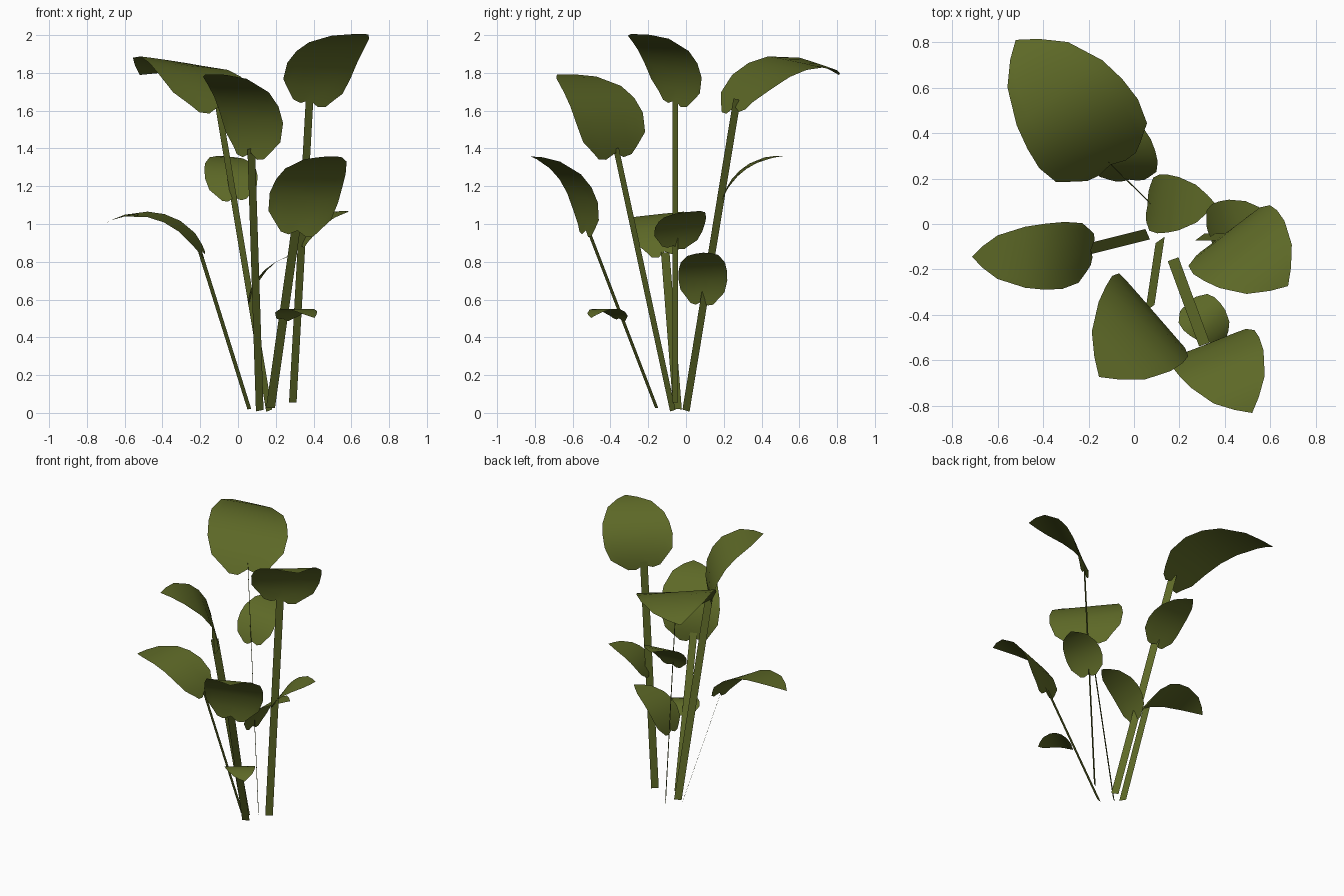
import bpy, bmesh, math
from mathutils import Vector

if "Cube" in bpy.data.objects:
    bpy.data.objects.remove(bpy.data.objects["Cube"])

mat = bpy.data.materials.new("olive green")
mat.diffuse_color = (0.11, 0.14, 0.02, 1)
mat.use_nodes = True
mat.node_tree.nodes["Principled BSDF"].inputs["Base Color"].default_value = mat.diffuse_color


def finish(bm, name):
    bmesh.ops.remove_doubles(bm, verts=bm.verts, dist=0.0005)
    for f in bm.faces:
        f.smooth = True
    me = bpy.data.meshes.new(name)
    bm.to_mesh(me)
    bm.free()
    me.materials.append(mat)
    bpy.context.collection.objects.link(bpy.data.objects.new(name, me))


def stem(name, base, top, ang, width=0.05):
    """Flat ribbon; ang = compass angle of its width direction."""
    a, b = Vector(base), Vector(top)
    ax = (b - a).normalized()
    w = Vector((math.cos(math.radians(ang)), math.sin(math.radians(ang)), 0))
    w = (w - ax * w.dot(ax)).normalized() * width / 2
    bm = bmesh.new()
    bm.faces.new([bm.verts.new(p) for p in (a - w, a + w, b + w, b - w)])
    finish(bm, name)


# Leaf outline: (position along the leaf, half width)
ROWS = [(0, .62), (.12, .9), (.3, 1), (.45, .98), (.6, .9), (.8, .64), (.92, .3), (1, 0)]
# Heart-shaped base: offset of the first row across the leaf
COLS = [(-1, .03), (-.75, -.03), (-.4, -.045), (0, 0), (.4, -.045), (.75, -.03), (1, .03)]


def leaf(name, base, heading, skew, length, half, a0, a1, roll=0):
    """Flat heart leaf turned by skew, bent along an arc from slope a0 to a1, left side raised by roll."""
    h, k, q = math.radians(heading), math.radians(skew), math.radians(roll)
    a0, a1 = math.radians(a0), math.radians(a1)
    out = Vector((math.cos(h), math.sin(h), 0))
    side = Vector((-math.sin(h), math.cos(h), 0))
    left = side * math.cos(q) + Vector((0, 0, math.sin(q)))
    up = Vector((0, 0, math.cos(q))) - side * math.sin(q)
    r = length / (a0 - a1)
    bm = bmesh.new()
    grid = []
    for i, (u, hw) in enumerate(ROWS):
        row = []
        for t, off in COLS:
            s = (u + off * max(0, 1 - i / 2)) * length
            w = t * hw * half
            s, w = s * math.cos(k) - w * math.sin(k), s * math.sin(k) + w * math.cos(k)
            th = a0 - s / r
            p = (Vector(base) + left * w + out * r * (math.sin(a0) - math.sin(th))
                 + up * r * (math.cos(th) - math.cos(a0)))
            row.append(bm.verts.new(p))
        grid.append(row)
    for g0, g1 in zip(grid, grid[1:]):
        for j in range(len(COLS) - 1):
            bm.faces.new((g0[j], g1[j], g1[j + 1], g0[j + 1]))
    finish(bm, name)


# Stems
stem("stem_back", (.165, 0, .012), (-.11, .27, 1.66), 130)
stem("stem_front", (.115, -.07, .012), (.07, -.37, 1.4), 37)
stem("stem_right", (.29, -.057, .055), (.38, -.057, 1.68), 37)
stem("stem_front_right", (.172, -.155, .025), (.31, -.53, 1.0), 20)
stem("stem_left", (.06, -.045, .02), (-.2, -.11, .85), -65)

# Large leaves on the stem tops
leaf("leaf_back", (-.105, .26, 1.62), 114, 13, .79, .265, 59, -37, 8)
leaf("leaf_front", (.07, -.375, 1.375), 221, 7, .64, .245, 100, -3)
leaf("leaf_right", (.38, -.057, 1.655), -53, 11, .565, .23, 91, -3)
leaf("leaf_front_right", (.315, -.53, .965), -69, 8, .6, .2, 95, 0)
leaf("leaf_left", (-.19, -.115, .855), 170, 10, .61, .15, 65, -33, -5)

# Small leaves along the stems
leaf("small_leaf_back", (-.02, .195, 1.14), 90, 10, .415, .14, 70, -3, 4)
leaf("small_leaf_right", (.34, -.065, .885), 13, 12, .35, .135, 68, -3, 5)
leaf("small_leaf_back_low", (.06, .085, .59), -7, 8, .425, .13, 80, 1, 4)
leaf("small_leaf_front_low", (.24, -.355, .5), -53, 10, .25, .1, 50, -50)
